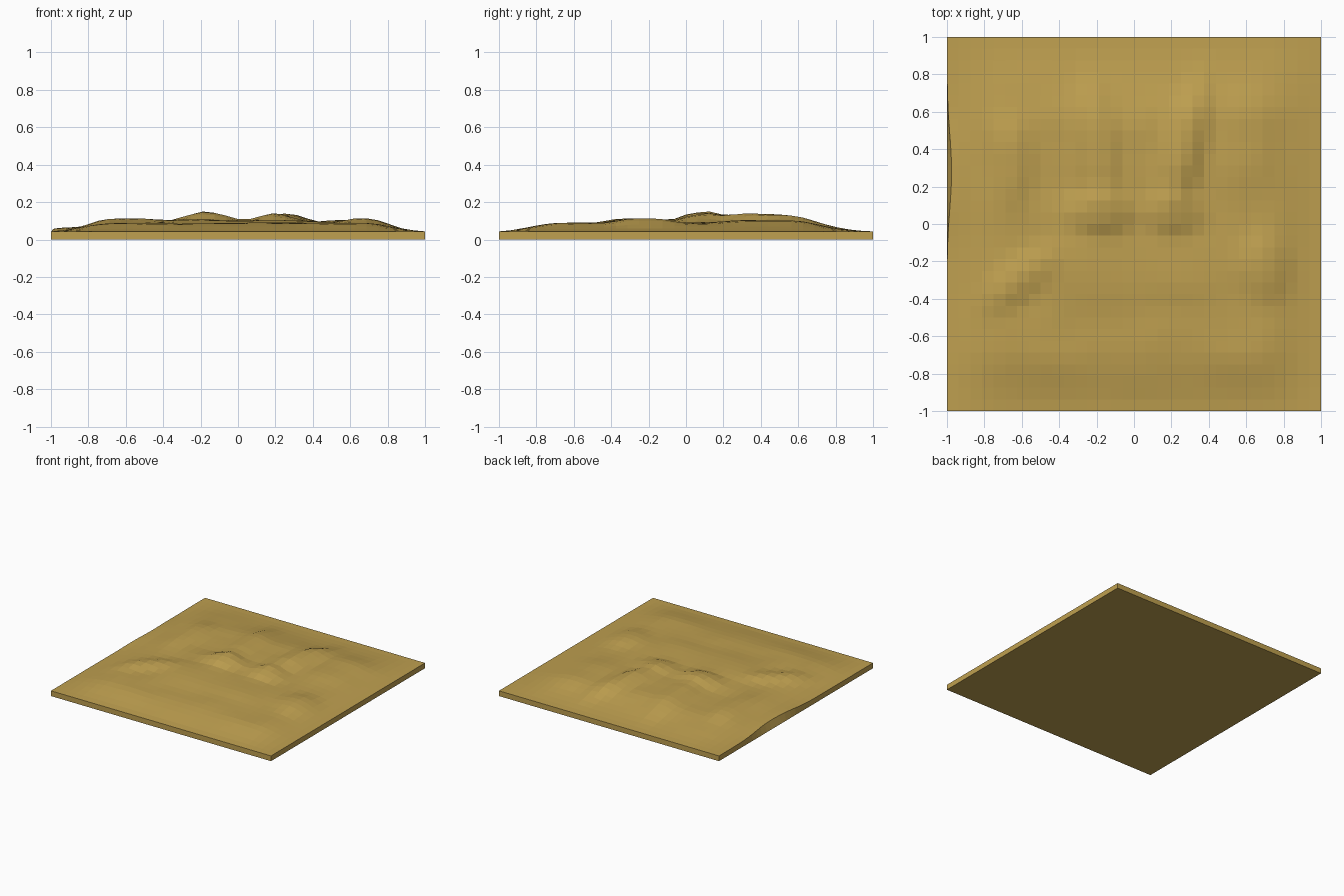
import bpy, bmesh, math
from mathutils import noise, Vector

if "Cube" in bpy.data.objects:
    bpy.data.objects.remove(bpy.data.objects["Cube"])

N = 32  # cells per side

# mounds: centre x, y, half widths x, y, added height, rotation in degrees
MOUNDS = [
    (-0.18, 0.07, 0.17, 0.11, 0.045, 0),     # left summit
    (0.21, 0.07, 0.15, 0.11, 0.037, 0),      # right summit
    (-0.20, 0.42, 0.10, 0.34, 0.034, 4),     # left ridge
    (0.27, 0.42, 0.10, 0.32, 0.042, -14),    # right ridge
    (0.02, 0.40, 0.30, 0.32, 0.016, 0),      # saddle between the ridges
    (0.00, -0.22, 0.55, 0.22, 0.019, 0),     # front terrace
    (-0.62, -0.30, 0.24, 0.09, 0.022, 40),   # left spur
    (-0.65, 0.33, 0.10, 0.22, 0.024, 0),     # left back knoll
    (0.70, -0.22, 0.13, 0.17, 0.024, 0),     # right spur
    (0.58, 0.45, 0.16, 0.28, 0.016, 0),      # right back knoll
    (-1.00, 0.25, 0.14, 0.30, 0.016, 0),     # bulge on left border
]


def ramp(t, a, b):
    t = min(max((t - a) / (b - a), 0), 1)
    return t * t * (3 - 2 * t)


def height(x, y):
    left_right = ramp(1 - abs(x), -0.02, 0.34)
    front_back = ramp(1 - abs(y), -0.02, 0.34 if y < 0 else 0.50)
    inside = left_right * front_back
    z = 0.043 + 0.044 * inside
    for cx, cy, rx, ry, h, deg in MOUNDS:
        a = math.radians(deg)
        u = ((x - cx) * math.cos(a) + (y - cy) * math.sin(a)) / rx
        v = ((y - cy) * math.cos(a) - (x - cx) * math.sin(a)) / ry
        z += h * math.exp(-(u * u + v * v) ** 1.6)
    rough = noise.noise(Vector((x * 4, y * 5, 0.7)))
    return z + 0.007 * rough * inside


# terrain surface on a regular grid
bm = bmesh.new()
bmesh.ops.create_grid(bm, x_segments=N, y_segments=N, size=1)
for v in bm.verts:
    v.co.z = height(v.co.x, v.co.y)

# side walls and underside
border = [e for e in bm.edges if e.is_boundary]
walls = bmesh.ops.extrude_edge_only(bm, edges=border)["geom"]
for v in (g for g in walls if isinstance(g, bmesh.types.BMVert)):
    v.co.z = 0
rim = [e for e in bm.edges if e.is_boundary]
bmesh.ops.contextual_create(bm, geom=rim)

# left wall leans inwards below the bulge
for v in bm.verts:
    if v.co.x < -0.99 and v.co.z > 0.01:
        v.co.x += 0.025 * math.exp(-((v.co.y - 0.28) / 0.28) ** 2)
bmesh.ops.recalc_face_normals(bm, faces=bm.faces)

mesh = bpy.data.meshes.new("terrain_tile")
bm.to_mesh(mesh)
bm.free()
tile = bpy.data.objects.new("terrain_tile", mesh)
bpy.context.collection.objects.link(tile)

sand = bpy.data.materials.new("sand")
sand.diffuse_color = (0.52, 0.35, 0.08, 1)
sand.use_nodes = True
sand.node_tree.nodes["Principled BSDF"].inputs["Base Color"].default_value = sand.diffuse_color
mesh.materials.append(sand)
